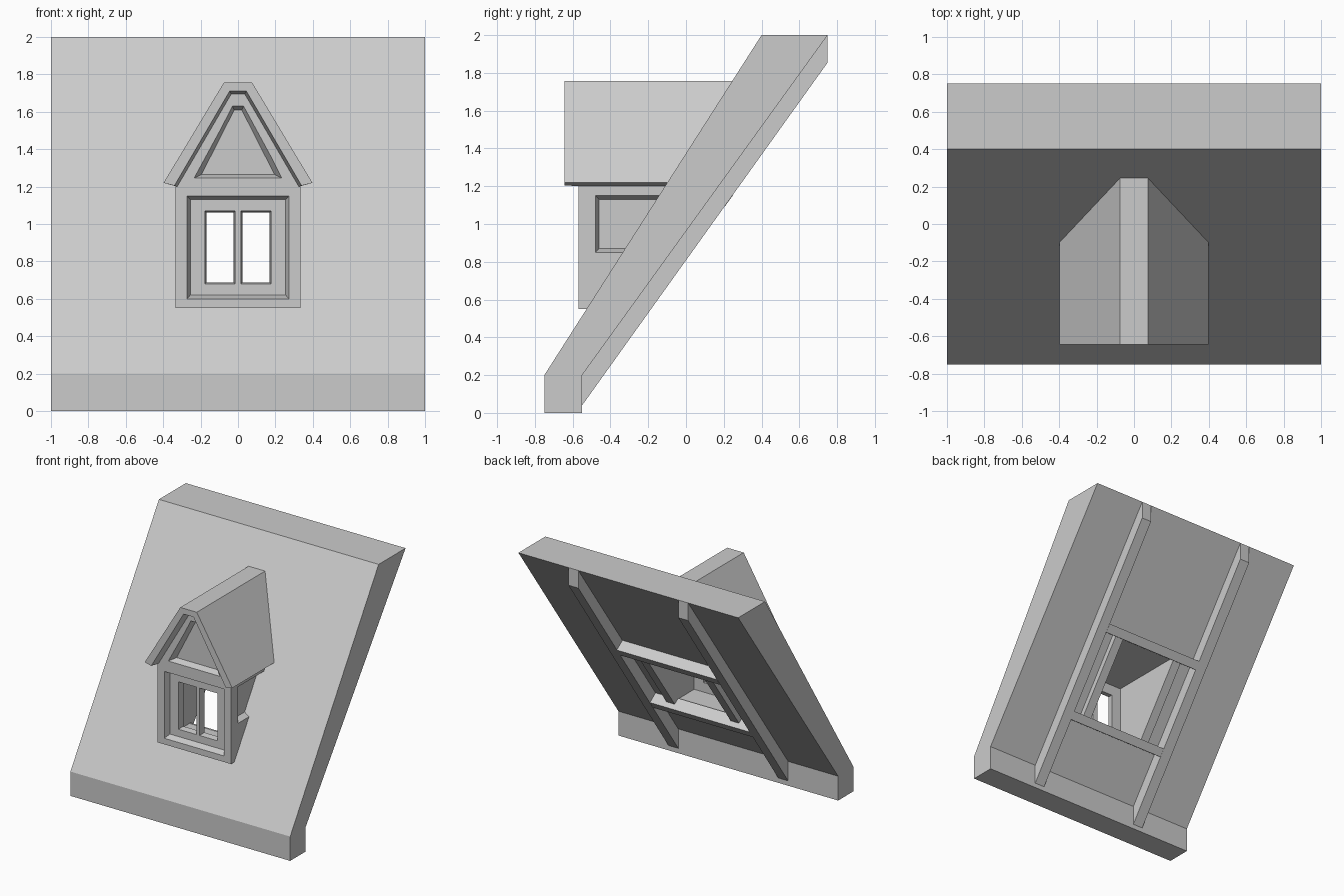
import bpy, bmesh
from math import hypot

if "Cube" in bpy.data.objects:
    bpy.data.objects.remove(bpy.data.objects["Cube"])


def loft(name, rings):
    """Solid skin through matching rings of 3D points, capped at both ends."""
    bm = bmesh.new()
    loops = [[bm.verts.new(p) for p in ring] for ring in rings]
    n = len(loops[0])
    for a, b in zip(loops, loops[1:]):
        for i in range(n):
            j = (i + 1) % n
            bm.faces.new((a[i], a[j], b[j], b[i]))
    bm.faces.new(loops[0])
    bm.faces.new(loops[-1])
    bmesh.ops.recalc_face_normals(bm, faces=bm.faces)
    mesh = bpy.data.meshes.new(name)
    bm.to_mesh(mesh)
    bm.free()
    obj = bpy.data.objects.new(name, mesh)
    bpy.context.collection.objects.link(obj)
    return obj


def side_prism(name, yz, x0, x1):
    return loft(name, [[(x, y, z) for y, z in yz] for x in (x0, x1)])


def rect(a0, a1, b0, b1):
    return [(a0, b0), (a1, b0), (a1, b1), (a0, b1)]


def tapered_cutter(outer, inner, d0, d1, place):
    """Recess cutter, continued past the surface so the cut is clean."""
    k = 0.5
    out = [(a + (a - c) * k, b + (b - d) * k) for (a, b), (c, d) in zip(outer, inner)]
    return loft("cutter", [[place(a, b, d0 + (d0 - d1) * k) for a, b in out],
                           [place(a, b, d1) for a, b in inner]])


def cut(obj, cutters):
    for c in cutters:
        c.hide_render = True
        mod = obj.modifiers.new("cut", 'BOOLEAN')
        mod.operation = 'DIFFERENCE'
        mod.solver = 'EXACT'
        mod.object = c
    deps = bpy.context.evaluated_depsgraph_get()
    deps.update()
    mesh = bpy.data.meshes.new_from_object(obj.evaluated_get(deps))
    obj.modifiers.clear()
    obj.data = mesh


def mirror_x(pts):
    return pts + [(-x, z) for x, z in reversed(pts)]


def slope_y(z):
    """A y position just inside the roof slab at height z."""
    return -0.75 + (z - 0.2) * 1.15 / 1.8 + 0.09


def front(x, z, y):
    return (x, y, z)


# Roof slab with its fascia, and the dormer interior as one shared cutter
slab = side_prism("roof_slab", [(-0.75, 0), (-0.75, 0.2), (0.4, 2), (0.75, 2),
                                (-0.55, 0.2), (-0.55, 0)], -1, 1)
room = loft("room_cutter", [[front(x, z, y) for x, z in rect(-0.255, 0.255, 0.61, 1.15)]
                            for y in (-0.47, 0.6)])
cut(slab, [room])

# Dormer body: walls and gable in one profile
profile = mirror_x([(0.335, 0.55), (0.335, 1.2), (0.045, 1.695)])
body = loft("dormer_body", [[front(x, z, -0.57) for x, z in profile],
                            [front(x, z, slope_y(z)) for x, z in profile]])
cutters = [room]
# Front window frame recess and gable panel
cutters.append(tapered_cutter(rect(-0.272, 0.272, 0.6, 1.15),
                              rect(-0.255, 0.255, 0.62, 1.13), -0.57, -0.52, front))
cutters.append(tapered_cutter(mirror_x([(0.235, 1.245), (0.03, 1.63)]),
                              mirror_x([(0.195, 1.265), (0.02, 1.61)]), -0.57, -0.52, front))
for s in (-1, 1):
    # Casement openings
    cutters.append(tapered_cutter([(s * x, z) for x, z in rect(0.015, 0.177, 0.68, 1.07)],
                                  [(s * x, z) for x, z in rect(0.025, 0.167, 0.69, 1.06)],
                                  -0.52, -0.46, front))
    # Side wall panels, running back into the roof
    cutters.append(tapered_cutter(rect(-0.48, 0.3, 0.85, 1.15), rect(-0.46, 0.28, 0.87, 1.13),
                                  0.335, 0.285, lambda y, z, d, s=s: (s * d, y, z)))
cut(body, cutters)
for c in cutters:
    bpy.data.objects.remove(c)

# Dormer roof: folded strip with a tapered inner rim at the front
outer = mirror_x([(0.398, 1.22), (0.075, 1.757)])
rim = mirror_x([(0.34, 1.205), (0.045, 1.71)])
inner = mirror_x([(0.325, 1.2), (0.036, 1.695)])
loft("dormer_roof", [
    [front(x, z, -0.643) for x, z in outer + rim[::-1]],
    [front(x, z, -0.57) for x, z in outer + inner[::-1]],
    [front(x, z, slope_y(z)) for x, z in outer + inner[::-1]]])

# Timber under the slab; positions run along the slope t and out from it
L = hypot(1.3, 1.8)
uy, uz = 1.3 / L, 1.8 / L


def timber(name, t0, t1, depth, x0, x1):
    yz = [(-0.55 + t * uy + n * uz, 0.2 + t * uz - n * uy)
          for t, n in rect(t0, t1, -0.01, depth)]
    side_prism(name, yz, x0, x1)


for s, side in ((-1, "left"), (1, "right")):
    side_prism("rafter_" + side, [(-0.56, 0.2), (0.75, 2), (0.75, 1.855), (-0.55, 0.04)],
               s * 0.455, s * 0.545)
    timber("opening_trimmer_" + side, 0.5, 1.175, 0.045, s * 0.255, s * 0.33)
timber("lower_cross_beam", 0.436, 0.506, 0.09, -0.457, 0.457)
timber("upper_cross_beam", 1.17, 1.242, 0.09, -0.457, 0.457)
